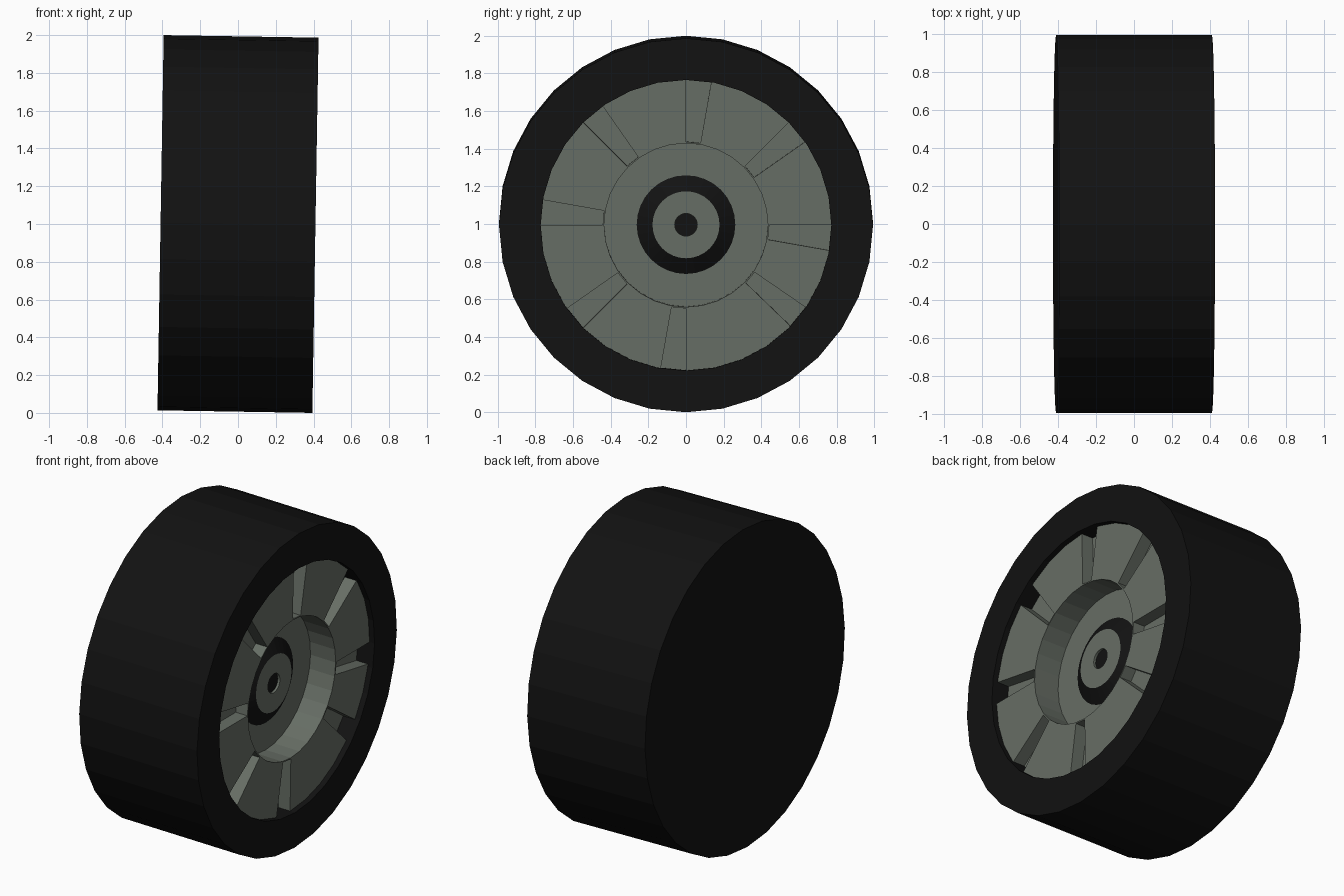
import bpy, bmesh, math
from mathutils import Matrix

if "Cube" in bpy.data.objects:
    bpy.data.objects.remove(bpy.data.objects["Cube"])

N = 32
STEP = 360 / N
TILT = Matrix.Translation((0, 0, 1)) @ Matrix.Rotation(0.0165, 4, 'Y')


def material(name, rgb):
    m = bpy.data.materials.new(name)
    m.diffuse_color = (*rgb, 1)
    m.use_nodes = True
    m.node_tree.nodes["Principled BSDF"].inputs["Base Color"].default_value = m.diffuse_color
    return m


BLACK = material("rubber_black", (0.006, 0.006, 0.006))
GREY = material("metal_grey", (0.135, 0.155, 0.13))


def polar(x, r, deg):
    a = math.radians(deg)
    return (x, r * math.sin(a), r * math.cos(a))


def finish(name, bm, mat):
    bmesh.ops.remove_doubles(bm, verts=bm.verts, dist=1e-5)
    bmesh.ops.transform(bm, matrix=TILT, verts=bm.verts)
    me = bpy.data.meshes.new(name)
    bm.to_mesh(me)
    bm.free()
    me.materials.append(mat)
    ob = bpy.data.objects.new(name, me)
    bpy.context.collection.objects.link(ob)
    return ob


def lathe(name, profile, mat):
    """Turn (x, radius) points round the axle; points run from back to front, outside first."""
    bm = bmesh.new()
    rings = []
    for x, r in profile:
        if r == 0:
            rings.append([bm.verts.new((x, 0, 0))] * N)
        else:
            rings.append([bm.verts.new(polar(x, r, i * STEP)) for i in range(N)])
    for p, q in zip(rings, rings[1:]):
        for i in range(N):
            j = (i + 1) % N
            loop = list(dict.fromkeys((p[i], p[j], q[j], q[i])))
            bm.faces.new(loop)
    bmesh.ops.recalc_face_normals(bm, faces=bm.faces)
    # face outwards: the last band of every profile looks along +x or inward
    bm.faces.ensure_lookup_table()
    return finish(name, bm, mat)


# Tyre with closed back and a lip around the rim
lathe("tyre", [(-0.41, 0), (-0.41, 0.9933), (0.41, 0.9933),
               (0.41, 0.772), (0.29, 0.772)], BLACK)

# Rim face: flat ring with eight wedge-shaped pockets
FACE, POCKET = 0.375, 0.295
R_IN, R_LIP, R_OUT = 0.435, 0.443, 0.772
slots = [(a, a + 10) for a in (0, 45, 90, 180, 225, 270, 315)] + [(124.5, 134)]
angles = sorted({i * STEP for i in range(N)} | {a for s in slots for a in s})
angles.append(360.0)


def on_polygon(r, deg):
    off = math.radians(deg % STEP - STEP / 2)
    return r * math.cos(math.pi / N) / math.cos(off)


bm = bmesh.new()


def quad(*pts):
    bm.faces.new([bm.verts.new(polar(x, on_polygon(r, a), a)) for x, r, a in pts])


for a, b in zip(angles, angles[1:]):
    mid = (a + b) / 2
    sunk = any(s < mid < e for s, e in slots)
    x = POCKET if sunk else FACE
    quad((FACE, R_IN, a), (FACE, R_LIP, a), (FACE, R_LIP, b), (FACE, R_IN, b))
    quad((x, R_LIP, a), (x, R_OUT, a), (x, R_OUT, b), (x, R_LIP, b))
    if sunk:
        quad((FACE, R_LIP, a), (x, R_LIP, a), (x, R_LIP, b), (FACE, R_LIP, b))
        quad((FACE, R_LIP, a), (FACE, R_OUT, a), (x, R_OUT, a), (x, R_LIP, a))
        quad((FACE, R_OUT, b), (FACE, R_LIP, b), (x, R_LIP, b), (x, R_OUT, b))
bmesh.ops.remove_doubles(bm, verts=bm.verts, dist=1e-5)
bmesh.ops.recalc_face_normals(bm, faces=bm.faces)
if sum(f.normal.x * f.calc_area() for f in bm.faces) < 0:
    bmesh.ops.reverse_faces(bm, faces=bm.faces)
finish("rim_face", bm, GREY)

# Hub well, dark collar, hub cap and axle hole
well = lathe("hub_well", [(FACE, R_IN), (0.2, R_IN), (0.2, 0.262)], GREY)
collar = lathe("hub_collar", [(0.2, 0.262), (0.25, 0.178)], BLACK)
cap = lathe("hub_cap", [(0.25, 0.178), (0.25, 0.06), (0.235, 0.06)], GREY)
hole = lathe("axle_hole", [(0.235, 0.06), (0.235, 0)], BLACK)

# These open shells must all face the outer side
for ob in (well, collar, cap, hole):
    if sum(p.normal.x * p.area for p in ob.data.polygons) < 0:
        ob.data.flip_normals()
tyre = bpy.data.objects["tyre"]
if sum(p.normal.x * p.area for p in tyre.data.polygons) > 0:
    tyre.data.flip_normals()
